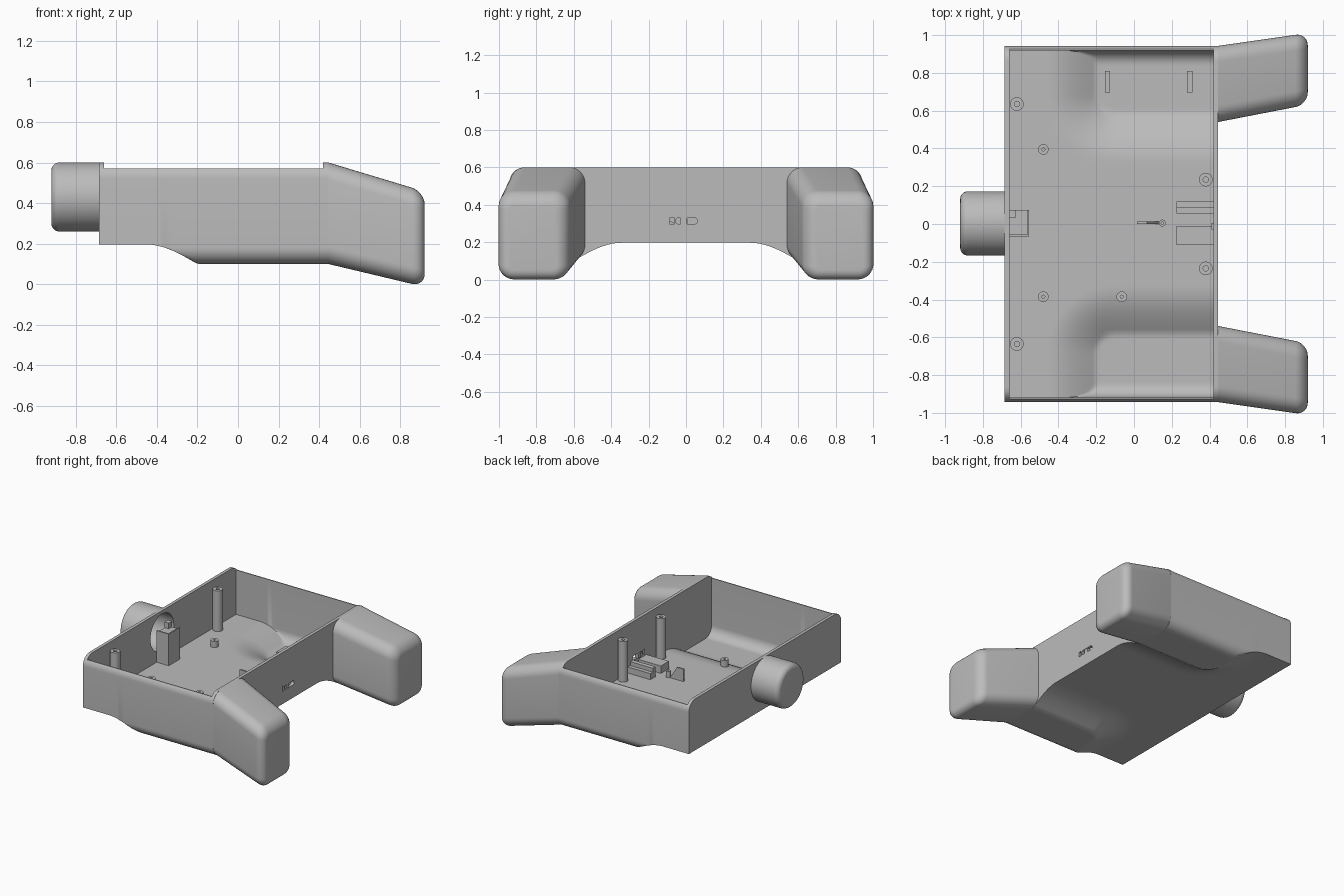
import bpy, bmesh, math

if "Cube" in bpy.data.objects:
    bpy.data.objects.remove(bpy.data.objects["Cube"], do_unlink=True)

grey = bpy.data.materials.new("plain grey")
grey.use_nodes = True
grey.diffuse_color = (0.5, 0.5, 0.5, 1)
grey.node_tree.nodes["Principled BSDF"].inputs["Base Color"].default_value = (0.5, 0.5, 0.5, 1)

HALF, LEFT, RIGHT, TOP, WALL, ROUND = 0.943, -0.685, 0.445, 0.6, 0.025, 0.08


def activate(obj):
    bpy.ops.object.select_all(action="DESELECT")
    obj.select_set(True)
    bpy.context.view_layer.objects.active = obj


def smooth(obj):
    activate(obj)
    bpy.ops.object.shade_smooth_by_angle(angle=math.radians(36))


def loft(name, sections):
    """Closed solid skinned through equal-length point loops, capped at both ends."""
    bm = bmesh.new()
    rings = [[bm.verts.new(p) for p in s] for s in sections]
    for a, b in zip(rings, rings[1:]):
        for i in range(len(a)):
            j = (i + 1) % len(a)
            bm.faces.new((a[i], a[j], b[j], b[i]))
    bm.faces.new(rings[0])
    bm.faces.new(rings[-1])
    bmesh.ops.recalc_face_normals(bm, faces=bm.faces)
    mesh = bpy.data.meshes.new(name)
    bm.to_mesh(mesh)
    bm.free()
    obj = bpy.data.objects.new(name, mesh)
    bpy.context.collection.objects.link(obj)
    mesh.materials.append(grey)
    return obj


def box(name, x0, x1, y0, y1, z0, z1):
    return loft(name, [[(x, y0, z0), (x, y1, z0), (x, y1, z1), (x, y0, z1)] for x in (x0, x1)])


def circle_x(x, r, y=0.003, z=0.43, n=64):
    return [(x, y + r * math.cos(2 * math.pi * i / n), z + r * math.sin(2 * math.pi * i / n))
            for i in range(n)]


def circle_z(z, r, x, y, n=24):
    return [(x + r * math.cos(2 * math.pi * i / n), y + r * math.sin(2 * math.pi * i / n), z)
            for i in range(n)]


def rounded_rect(x, y0, y1, z0, z1, r, n=8):
    pts = []
    corners = ((y1 - r, z1 - r), (y0 + r, z1 - r), (y0 + r, z0 + r), (y1 - r, z0 + r))
    for k, (cy, cz) in enumerate(corners):
        for i in range(n + 1):
            a = math.pi / 2 * (k + i / n)
            pts.append((x, cy + r * math.cos(a), cz + r * math.sin(a)))
    return pts


def cut(target, cutter):
    mod = target.modifiers.new("cut", "BOOLEAN")
    mod.operation = "DIFFERENCE"
    mod.solver = "EXACT"
    mod.object = cutter
    activate(target)
    bpy.ops.object.modifier_apply(modifier=mod.name)
    bpy.data.objects.remove(cutter, do_unlink=True)


def underside(x, y):
    """Height of the underside, swelling down into the two grip bulges."""
    r = 0.1
    d = math.hypot(max(-0.2 + r - x, 0), max(0.6 + r - abs(y), 0)) - r
    t = min(max(d / 0.26, 0), 1)
    z = 0.1 + 0.097 * math.sin(math.pi / 2 * t)
    e = min(HALF - abs(y), ROUND)
    return max(z, 0.1 + ROUND - math.sqrt(max(ROUND ** 2 - (ROUND - e) ** 2, 0)))


def bottom_row(x):
    n = 96
    ys = [HALF * math.sin(math.pi / 2 * (2 * i / n - 1)) for i in range(n + 1)]
    return [(y, underside(x, y)) for y in ys]


def outer_section(x):
    pts = [(x, y, z) for y, z in bottom_row(x)]
    arc = [(HALF - ROUND + ROUND * math.cos(a), TOP - ROUND + ROUND * math.sin(a))
           for a in (math.pi / 2 * i / 10 for i in range(11))]
    pts += [(x, y, z) for y, z in arc]
    pts += [(x, -y, z) for y, z in reversed(arc)]
    return pts


def inner_section(x):
    s = (HALF - WALL) / HALF
    pts = [(x, y * s, z + WALL) for y, z in bottom_row(x)]
    return pts + [(x, HALF * s, 1), (x, -HALF * s, 1)]


def stations(a, b, n=64):
    return [a + (b - a) * i / n for i in range(n + 1)]


# Open tray with rounded bulges, hollowed from above
tray = loft("tray_body", [outer_section(x) for x in stations(LEFT, RIGHT)])
cut(tray, loft("hollow", [inner_section(x) for x in stations(LEFT + WALL, RIGHT - WALL)]))
cut(tray, box("lid_recess", LEFT + WALL, RIGHT - WALL, -1.1, 1.1, 0.57, 0.9))
cut(tray, loft("barrel_hole", [circle_x(x, 0.145) for x in (LEFT - 0.1, LEFT + 0.1)]))
cut(tray, loft("switch_slot", [rounded_rect(x, -0.055, 0.06, 0.297, 0.33, 0.015) for x in (0.35, 0.5)]))
cut(tray, box("switch_notch", 0.35, 0.5, -0.085, -0.065, 0.295, 0.332))
smooth(tray)

# Switch tab sitting in the slot
box("switch_tab", 0.41, 0.44, -0.03, 0.005, 0.297, 0.33)

# Angled grips with rounded ends
END, TIP = 0.92, 0.065


def grip_section(x, inset, side):
    t = (x - RIGHT) / (END - RIGHT)
    lo, hi = 0.54 + 0.092 * t, HALF + 0.068 * t
    z0, z1 = 0.1 - 0.113 * t, TOP - 0.143 * t
    loop = rounded_rect(x, lo + inset, hi - inset, z0 + inset, z1 - inset, 0.085 - inset)
    return [(px, side * py, pz) for px, py, pz in loop]


for label, side in (("left", 1), ("right", -1)):
    secs = [grip_section(RIGHT, 0, side)]
    for i in range(9):
        a = math.pi / 2 * i / 8
        secs.append(grip_section(END - TIP + TIP * math.sin(a), TIP * (1 - math.cos(a)), side))
    smooth(loft(label + "_grip", secs))

# Hollow round barrel on the outer wall
profile = [(-0.895, 0.145), (LEFT, 0.145), (LEFT, 0.17)]
for i in range(9):
    a = math.pi / 2 * i / 8
    profile.append((-0.88 - 0.04 * math.sin(a), 0.13 + 0.04 * math.cos(a)))
smooth(loft("barrel", [circle_x(x, r) for x, r in profile]))


# Screw posts with pilot holes
def post(name, x, y, r, hole, top):
    rings = [(0.21, r), (top, r), (top, hole), (top - 0.04, hole)]
    smooth(loft(name, [circle_z(z, q, x, y) for z, q in rings]))


for side in (1, -1):
    post("outer_screw_post", -0.62, 0.635 * side, 0.036, 0.014, 0.54)
    post("inner_screw_post", 0.38, 0.235 * side, 0.036, 0.014, 0.54)
for x, y in ((-0.48, 0.395), (-0.48, -0.385), (-0.065, -0.385)):
    post("board_post", x, y, 0.028, 0.008, 0.27)
post("lever_pin", 0.15, 0.005, 0.018, 0.006, 0.27)

# Holder against the barrel wall
box("holder_front", -0.565, -0.555, -0.065, 0.075, 0.21, 0.47)
box("holder_side", -0.66, -0.555, -0.065, -0.055, 0.21, 0.47)
box("holder_core", -0.66, -0.565, -0.055, 0.075, 0.21, 0.455)
box("holder_block", -0.66, -0.625, 0.035, 0.075, 0.45, 0.5)

# Brackets beside the switch
box("wide_bracket", 0.225, 0.42, -0.11, -0.01, 0.21, 0.28)
box("bracket_rail", 0.225, 0.42, 0.055, 0.09, 0.21, 0.3)
box("bracket_step", 0.225, 0.42, 0.09, 0.12, 0.21, 0.27)

# Triangular fin
loft("fin", [[(0.015, y, 0.21), (0.14, y, 0.21), (0.07, y, 0.32), (0.015, y, 0.32)]
             for y in (0, 0.012)])

# Ribs on the floor of the left bulge
for x in (-0.14, 0.295):
    box("floor_rib", x - 0.014, x + 0.014, 0.695, 0.81, 0.11, 0.15)
